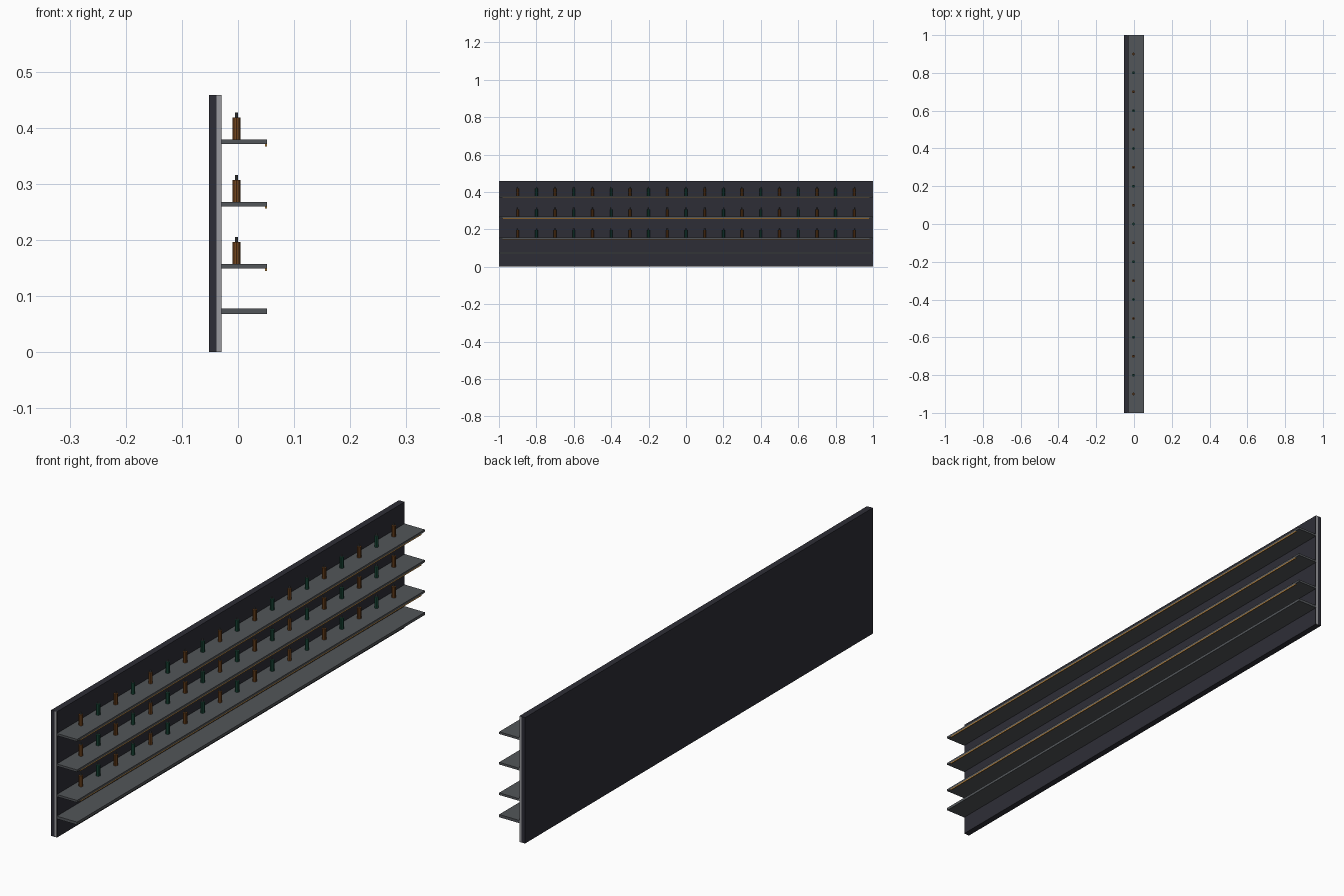
import bpy, bmesh
from mathutils import Matrix, Vector

if "Cube" in bpy.data.objects:
    bpy.data.objects.remove(bpy.data.objects["Cube"])


def material(name, rgb):
    m = bpy.data.materials.new(name)
    m.diffuse_color = (*rgb, 1)
    m.use_nodes = True
    m.node_tree.nodes["Principled BSDF"].inputs["Base Color"].default_value = m.diffuse_color
    return m


DARK = material("dark_panel", (0.027, 0.027, 0.037))
SHELF = material("grey_shelf", (0.085, 0.092, 0.1))
TRIM = material("light_trim", (0.33, 0.33, 0.35))
GLOW = material("amber_light", (0.6, 0.29, 0.06))
BROWN = material("brown_glass", (0.17, 0.06, 0.013))
GREEN = material("green_glass", (0.012, 0.08, 0.05))
CAP = material("grey_cap", (0.085, 0.09, 0.095))


def finish(name, bm, *mats):
    me = bpy.data.meshes.new(name)
    bm.to_mesh(me)
    bm.free()
    for m in mats:
        me.materials.append(m)
    ob = bpy.data.objects.new(name, me)
    bpy.context.collection.objects.link(ob)
    return ob


def box(name, x, y, z, mat):
    bm = bmesh.new()
    size = Vector((x[1] - x[0], y[1] - y[0], z[1] - z[0]))
    mid = Vector((sum(x) / 2, sum(y) / 2, sum(z) / 2))
    bmesh.ops.create_cube(bm, size=1, matrix=Matrix.Translation(mid) @ Matrix.Diagonal((*size, 1)))
    return finish(name, bm, mat)


def bottle(name, y, z, glass):
    # Body cylinder with a narrow capped neck
    bm = bmesh.new()
    for i, (r, low, high) in enumerate(((0.0075, 0, 0.039), (0.003, 0.039, 0.048))):
        old = set(bm.faces)
        bmesh.ops.create_cone(bm, cap_ends=True, segments=10, radius1=r, radius2=r,
                              depth=high - low,
                              matrix=Matrix.Translation((-0.0025, y, z + (low + high) / 2)))
        for f in bm.faces:
            if f not in old:
                f.material_index = i
    return finish(name, bm, glass, CAP)


# Back wall and the pale strips on its two ends
box("back_panel", (-0.052, -0.029), (-0.998, 0.998), (0, 0.458), DARK)
for side in (-1, 1):
    ends = sorted((side * 0.998, side))
    box("end_backing", (-0.052, -0.038), ends, (0, 0.458), DARK)
    box("end_trim", (-0.038, -0.03), ends, (0, 0.458), TRIM)

# Plain lower counter
box("lower_counter", (-0.029, 0.052), (-1, 1), (0.068, 0.078), SHELF)

# Lit shelves with their rows of alternating bottles
for top in (0.157, 0.268, 0.379):
    box("shelf", (-0.029, 0.052), (-1, 1), (top - 0.008, top), SHELF)
    box("light_strip", (0.048, 0.052), (-0.98, 0.98), (top - 0.012, top - 0.008), GLOW)
    for i in range(19):
        bottle("bottle", -0.9 + i * 0.1, top, GREEN if i % 2 else BROWN)
